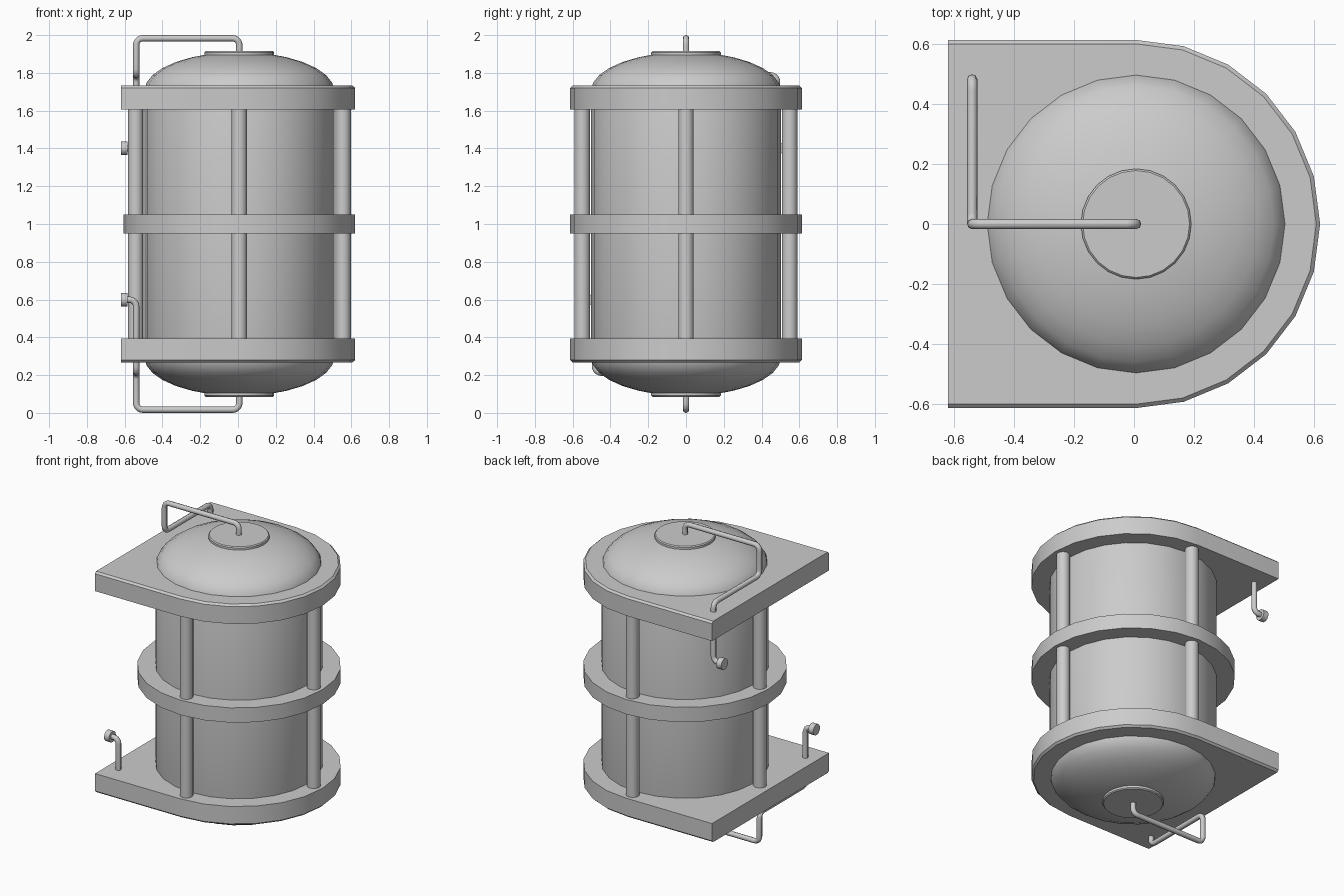
import bpy, bmesh, math
from mathutils import Vector, Matrix

if "Cube" in bpy.data.objects:
    bpy.data.objects.remove(bpy.data.objects["Cube"])

CX = 0.007                       # axis of the tank
SEG = 24
FLIP = Matrix.Translation((0, 0, 2)) @ Matrix.Rotation(math.pi, 4, 'X')


def link(name, data):
    ob = bpy.data.objects.new(name, data)
    bpy.context.collection.objects.link(ob)
    return ob


def loft(name, loops, angle=40):
    """Solid skinned over equal-length closed loops, with end caps."""
    bm = bmesh.new()
    rings = [[bm.verts.new(p) for p in loop] for loop in loops]
    n = len(rings[0])
    for a, b in zip(rings, rings[1:]):
        for i in range(n):
            j = (i + 1) % n
            bm.faces.new((a[i], a[j], b[j], b[i]))
    bm.faces.new(rings[0][::-1])
    bm.faces.new(rings[-1])
    bmesh.ops.recalc_face_normals(bm, faces=bm.faces)
    me = bpy.data.meshes.new(name)
    bm.to_mesh(me)
    bm.free()
    ob = link(name, me)
    bpy.ops.object.select_all(action='DESELECT')
    ob.select_set(True)
    bpy.context.view_layer.objects.active = ob
    bpy.ops.object.shade_smooth_by_angle(angle=math.radians(angle))
    return ob


def lathe(name, profile, x=CX, y=0.0, seg=SEG):
    """Turned solid about a vertical axis from (radius, z) pairs."""
    return loft(name, [[(x + r * math.cos(2 * math.pi * i / seg),
                         y + r * math.sin(2 * math.pi * i / seg), z)
                        for i in range(seg)] for r, z in profile])


def pipe(name, pts, radius, bend=0.035):
    """Round pipe along a path with filleted corners."""
    pts = [Vector(p) for p in pts]
    path = [pts[0]]
    for a, b, c in zip(pts, pts[1:], pts[2:]):
        s, e = b + (a - b).normalized() * bend, b + (c - b).normalized() * bend
        centre = s + e - b
        for k in range(6):
            t = k / 5 * math.pi / 2
            path.append(centre + (s - centre) * math.cos(t) + (e - centre) * math.sin(t))
    path.append(pts[-1])
    cu = bpy.data.curves.new(name, 'CURVE')
    cu.dimensions = '3D'
    cu.bevel_depth, cu.bevel_resolution, cu.use_fill_caps = radius, 2, True
    sp = cu.splines.new('POLY')
    sp.points.add(len(path) - 1)
    for p, v in zip(sp.points, path):
        p.co = (*v, 1)
    sp.use_smooth = True
    return link(name, cu)


def plate_loop(r, z):
    """D-shaped outline: half round on the right, square on the left."""
    arc = [(CX + r * math.cos(t), r * math.sin(t), z)
           for t in (math.radians(-90 + 15 * i) for i in range(13))]
    return arc + [(-0.62, r, z), (-0.62, -r, z)]


# tank body with elliptical domes
dome = [(0.503 * math.cos(t), 0.205 * math.sin(t))
        for t in (math.radians(a) for a in (0, 12, 24, 36, 48, 60, 70, 80))]
lathe("tank_body", [(r, 0.295 - h) for r, h in dome[::-1]]
      + [(r, 1.705 + h) for r, h in dome])

# middle band
lathe("middle_band", [(0.613, 0.951), (0.613, 1.049)])

# four upright posts
for name, ang in (("right", 0), ("back", 90), ("left", 180), ("front", 270)):
    a = math.radians(ang)
    lathe(name + "_post", [(0.041, 0.35), (0.041, 1.65)],
          CX + 0.549 * math.cos(a), 0.549 * math.sin(a), 16)

# end assembly, modelled at the top and turned over for the bottom
parts = [
    loft("end_plate", [plate_loop(0.613, 1.605), plate_loop(0.613, 1.72),
                       plate_loop(0.6, 1.732)], 25),
    lathe("hatch_disc", [(0.184, 1.86), (0.184, 1.909), (0.178, 1.915)]),
    pipe("feed_pipe", [(CX, 0, 1.90), (CX, 0, 1.983), (-0.539, 0, 1.983),
                       (-0.539, 0, 1.787), (-0.539, 0.482, 1.787),
                       (-0.539, 0.482, 1.401), (-0.60, 0.482, 1.401)], 0.017),
]
cap = lathe("pipe_cap", [(0.036, -0.018), (0.036, 0.018)], 0, 0, 16)
cap.matrix_world = Matrix.Translation((-0.602, 0.482, 1.401)) @ Matrix.Rotation(math.pi / 2, 4, 'Y')
parts.append(cap)
bpy.context.view_layer.update()

for ob in parts:
    low = ob.copy()
    bpy.context.collection.objects.link(low)
    low.matrix_world = FLIP @ ob.matrix_world
    low.name, ob.name = "lower_" + ob.name, "upper_" + ob.name
